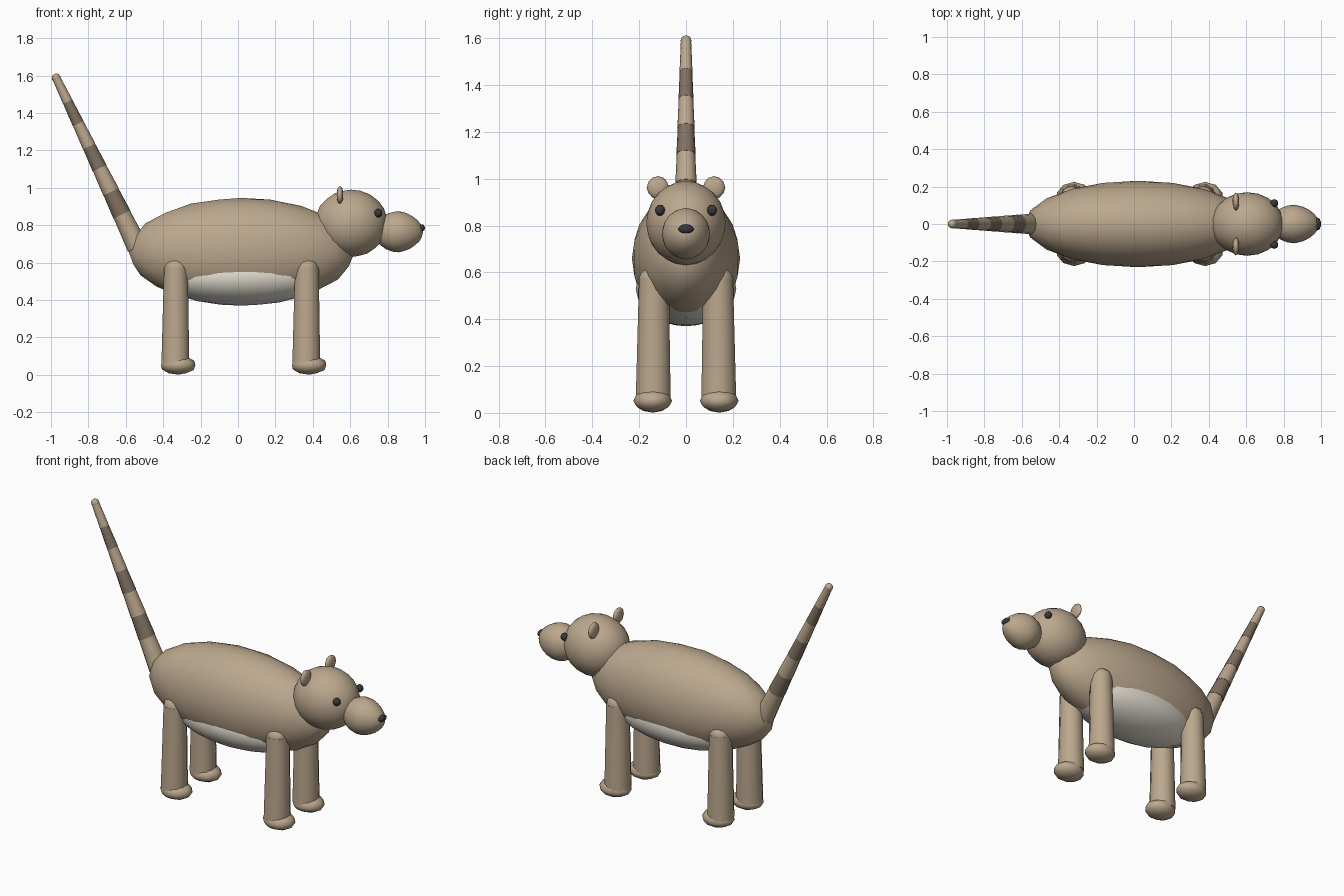
import bpy
from mathutils import Vector

cube = bpy.data.objects.get("Cube")
if cube:
    bpy.data.objects.remove(cube, do_unlink=True)


def material(name, color):
    m = bpy.data.materials.new(name)
    m.use_nodes = True
    m.diffuse_color = (*color, 1)
    bsdf = m.node_tree.nodes["Principled BSDF"]
    bsdf.inputs["Base Color"].default_value = (*color, 1)
    bsdf.inputs["Roughness"].default_value = 0.8
    return m


TAN = material("tan_fur", (0.50, 0.39, 0.27))
BROWN = material("brown_fur", (0.22, 0.165, 0.12))
CREAM = material("pale_belly", (0.78, 0.74, 0.65))
BLACK = material("dark_nose_and_eyes", (0.04, 0.04, 0.045))


def finish(name, mat, angle=1.0):
    ob = bpy.context.object
    ob.name = name
    ob.data.materials.append(mat)
    bpy.ops.object.transform_apply(location=False, rotation=True, scale=True)
    bpy.ops.object.shade_smooth_by_angle(angle=angle)
    return ob


def ellipsoid(name, center, half, mat, detail=3):
    bpy.ops.mesh.primitive_ico_sphere_add(subdivisions=detail, radius=1, location=center)
    bpy.context.object.scale = half
    return finish(name, mat)


def tapered_tube(name, start, end, r1, r2, mat, sides=12):
    a, b = Vector(start), Vector(end)
    bpy.ops.mesh.primitive_cone_add(vertices=sides, radius1=r1, radius2=r2,
                                    depth=(b - a).length, location=(a + b) / 2)
    ob = bpy.context.object
    ob.rotation_euler = (b - a).to_track_quat('Z', 'Y').to_euler()
    return finish(name, mat)


# Body, with the pale belly bulging just through its underside
ellipsoid("body", (0.02, 0, 0.66), (0.605, 0.231, 0.286), TAN)
ellipsoid("belly_patch", (0.02, 0, 0.53), (0.45, 0.215, 0.16), CREAM)

# Head and egg-shaped snout
ellipsoid("head", (0.605, 0, 0.81), (0.195, 0.17, 0.18), TAN)
snout = ellipsoid("snout", (0.86, 0, 0.765), (0.13, 0.103, 0.11), TAN)
for v in snout.data.vertices:
    k = 1 - 1.2 * max(v.co.x, 0)
    v.co.y *= k
    v.co.z *= k
ellipsoid("nose", (0.983, 0, 0.785), (0.017, 0.034, 0.02), BLACK, 2)

# Paired eyes, ears and legs
for side, s in (("left", 1), ("right", -1)):
    ellipsoid(side + "_eye", (0.75, s * 0.111, 0.865), (0.022, 0.022, 0.024), BLACK, 2)
    ellipsoid(side + "_ear", (0.545, s * 0.12, 0.962), (0.018, 0.048, 0.049), TAN, 2)

for end, x in (("hind", -0.335), ("fore", 0.365)):
    for side, s in (("left", 1), ("right", -1)):
        name = end + "_" + side
        top, bottom = (x + 0.003, s * 0.137, 0.57), (x, s * 0.14, 0.06)
        tapered_tube(name + "_leg", bottom, top, 0.077, 0.066, TAN)
        ellipsoid(name + "_hip", top, (0.065, 0.066, 0.055), TAN, 2)
        ellipsoid(name + "_foot", (x + 0.015, s * 0.142, 0.052),
                  (0.097, 0.083, 0.051), TAN, 2)

# Ringed tail built from alternating, slightly overlapping segments
base, tip = Vector((-0.555, 0, 0.72)), Vector((-0.972, 0, 1.588))
cuts = (-0.03, 0.17, 0.31, 0.455, 0.59, 0.73, 0.865, 1.0)
for i, (a, b) in enumerate(zip(cuts, cuts[1:])):
    r1, r2 = 0.056 - 0.033 * a, 0.053 - 0.031 * b
    tapered_tube(f"tail_segment_{i + 1}", base.lerp(tip, a - 0.012), base.lerp(tip, b),
                 r1, r2, BROWN if i % 2 else TAN)
ellipsoid("tail_tip", tip, (0.024, 0.024, 0.024), TAN, 2)
